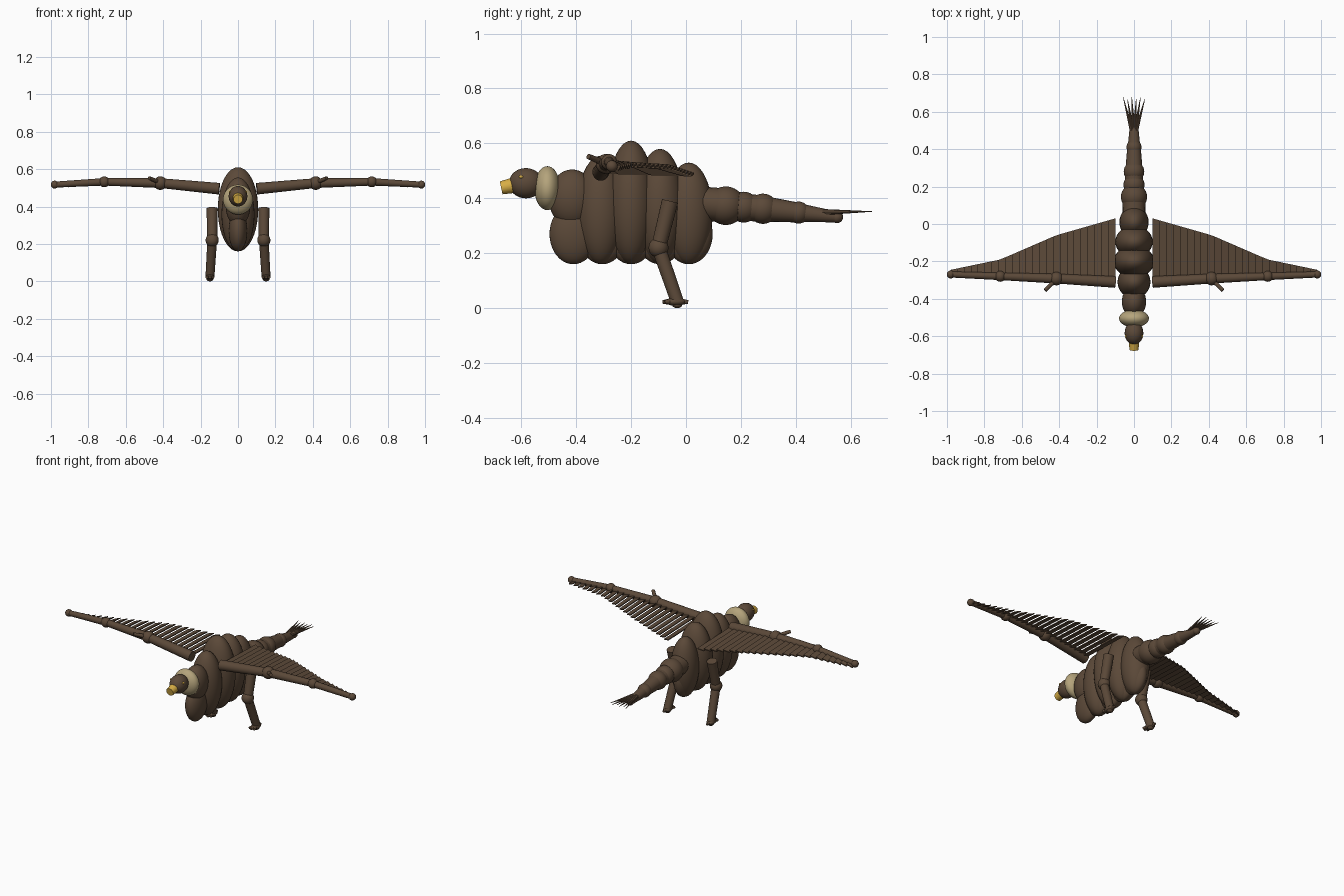
import bpy, bmesh
from math import radians
from mathutils import Vector

cube = bpy.data.objects.get("Cube")
if cube:
    bpy.data.objects.remove(cube, do_unlink=True)


def material(name, rgb):
    m = bpy.data.materials.new(name)
    m.use_nodes = True
    m.diffuse_color = (*rgb, 1)
    m.node_tree.nodes["Principled BSDF"].inputs["Base Color"].default_value = (*rgb, 1)
    return m


BROWN = material("dark brown", (0.105, 0.066, 0.04))
CREAM = material("cream", (0.46, 0.37, 0.2))
YELLOW = material("yellow", (0.68, 0.42, 0.06))


def finish(obj, name, mat):
    obj.name = name
    obj.data.materials.append(mat)
    bpy.ops.object.shade_smooth_by_angle(angle=radians(40))
    return obj


def ball(name, centre, radii, mat=BROWN):
    bpy.ops.mesh.primitive_uv_sphere_add(segments=32, ring_count=20, location=centre)
    obj = bpy.context.object
    obj.scale = radii
    bpy.ops.object.transform_apply(location=False, rotation=False)
    return finish(obj, name, mat)


def limb(name, start, end, r1, r2, mat=BROWN, sides=20):
    a, b = Vector(start), Vector(end)
    bpy.ops.mesh.primitive_cone_add(vertices=sides, radius1=r1, radius2=r2,
                                    depth=(b - a).length, location=(a + b) / 2)
    obj = bpy.context.object
    obj.rotation_euler = (b - a).to_track_quat('Z', 'Y').to_euler()
    return finish(obj, name, mat)


# Body: a row of tall narrow lobes, each given by y, half width, top
BOTTOM = 0.16
for i, (y, half, top) in enumerate([(-0.31, 0.088, 0.555), (-0.2, 0.108, 0.61),
                                    (-0.095, 0.1, 0.58), (0.01, 0.078, 0.53)]):
    ball(f"body_lobe_{i}", (0, y, (top + BOTTOM) / 2), (half, 0.087, (top - BOTTOM) / 2))
for i in range(5):
    ball(f"belly_lobe_{i}", (0, -0.41 + i * 0.105, 0.27), (0.05, 0.087, 0.11))
ball("neck", (0, -0.415, 0.40), (0.065, 0.085, 0.105))

# Head
ball("neck_ruff", (0, -0.505, 0.437), (0.08, 0.047, 0.08), CREAM)
ball("head", (0, -0.583, 0.455), (0.05, 0.062, 0.055))
limb("beak", (0, -0.63, 0.447), (0, -0.673, 0.438), 0.028, 0.024, YELLOW)

# Tail: shrinking balls joined by tapered tubes
tail = [(0.03, 0.385, 0.07), (0.145, 0.373, 0.07), (0.21, 0.368, 0.056), (0.28, 0.362, 0.055),
        (0.41, 0.348, 0.04), (0.55, 0.332, 0.022)]
for i, (y, z, r) in enumerate(tail):
    if i:
        ball(f"tail_ball_{i}", (0, y, z), (r, r, r))
        py, pz, pr = tail[i - 1]
        limb(f"tail_tube_{i}", (0, py, pz), (0, y, z), pr * 0.85, r * 0.9)
for i in range(6):
    s = (i - 2.5) / 2.5
    limb(f"tail_feather_{i}", (s * 0.012, 0.5, 0.35), (s * 0.058, 0.678 - 0.01 * (i % 2), 0.352),
         0.011, 0.001, sides=8)

# Wing outline: leading arm joints (x, y, z) and trailing edge y at the same x
ARM = [(0.1, -0.31, 0.495), (0.415, -0.292, 0.525), (0.715, -0.28, 0.532), (0.98, -0.27, 0.517)]
TRAIL = [0.03, -0.06, -0.19, -0.245]


def wing_at(x):
    for k in range(3):
        if x <= ARM[k + 1][0] or k == 2:
            t = (x - ARM[k][0]) / (ARM[k + 1][0] - ARM[k][0])
            p = Vector(ARM[k]).lerp(Vector(ARM[k + 1]), t)
            return p, TRAIL[k] + (TRAIL[k + 1] - TRAIL[k]) * t


def feathers(side, label):
    # Overlapping slats, each tilted a little along the span
    bm = bmesh.new()
    count, first, last = 24, 0.1, 0.98
    step = (last - first) / count
    for i in range(count):
        ring = []
        for x, tilt in ((first + i * step, 0.006), (first + (i + 1) * step, -0.006)):
            p, back = wing_at(x)
            for y, drop in ((p.y, 0.0), (back, 0.01)):
                for thick in (0.003, -0.003):
                    ring.append(bm.verts.new((side * x, y, p.z - drop + tilt + thick)))
        a, b, c, d, e, f, g, h = ring
        for quad in ((a, c, g, e), (b, f, h, d), (a, b, d, c), (e, g, h, f), (a, e, f, b), (c, d, h, g)):
            bm.faces.new(quad)
    bmesh.ops.recalc_face_normals(bm, faces=bm.faces)
    mesh = bpy.data.meshes.new(f"{label}_wing_feathers")
    bm.to_mesh(mesh)
    bm.free()
    mesh.materials.append(BROWN)
    bpy.context.collection.objects.link(bpy.data.objects.new(mesh.name, mesh))


for s, label in ((1, "left"), (-1, "right")):
    def at(x, y, z):
        return (s * x, y, z)

    ball(f"{label}_eye", at(0.041, -0.6, 0.478), (0.008, 0.008, 0.006), YELLOW)

    # Wing arm
    radii = [0.031, 0.026, 0.02, 0.016]
    for k in range(3):
        limb(f"{label}_wing_bone_{k}", at(*ARM[k]), at(*ARM[k + 1]), radii[k], radii[k + 1])
        r = (0.036, 0.029, 0.021)[k]
        ball(f"{label}_wing_joint_{k}", at(*ARM[k + 1]), (r, r, r))
    limb(f"{label}_wing_thumb", at(0.415, -0.295, 0.528), at(0.475, -0.355, 0.552), 0.012, 0.01)
    feathers(s, label)

    # Leg
    hip, knee, ankle = (0.138, -0.058, 0.39), (0.138, -0.1, 0.22), (0.15, -0.032, 0.025)
    limb(f"{label}_thigh", at(*hip), at(*knee), 0.03, 0.027)
    ball(f"{label}_knee", at(*knee), (0.035, 0.036, 0.036))
    limb(f"{label}_shin", at(*knee), at(*ankle), 0.026, 0.024)
    ball(f"{label}_foot", at(0.15, -0.037, 0.024), (0.024, 0.035, 0.016))
    for k, (dx, y) in enumerate(((-0.017, -0.078), (0, -0.085), (0.017, -0.078), (0, 0.008))):
        limb(f"{label}_toe_{k}", at(0.15, -0.037, 0.026), at(0.15 + dx, y, 0.022), 0.014, 0.007, sides=10)
    ball(f"{label}_heel", at(0.15, -0.032, 0.012), (0.018, 0.018, 0.012))
